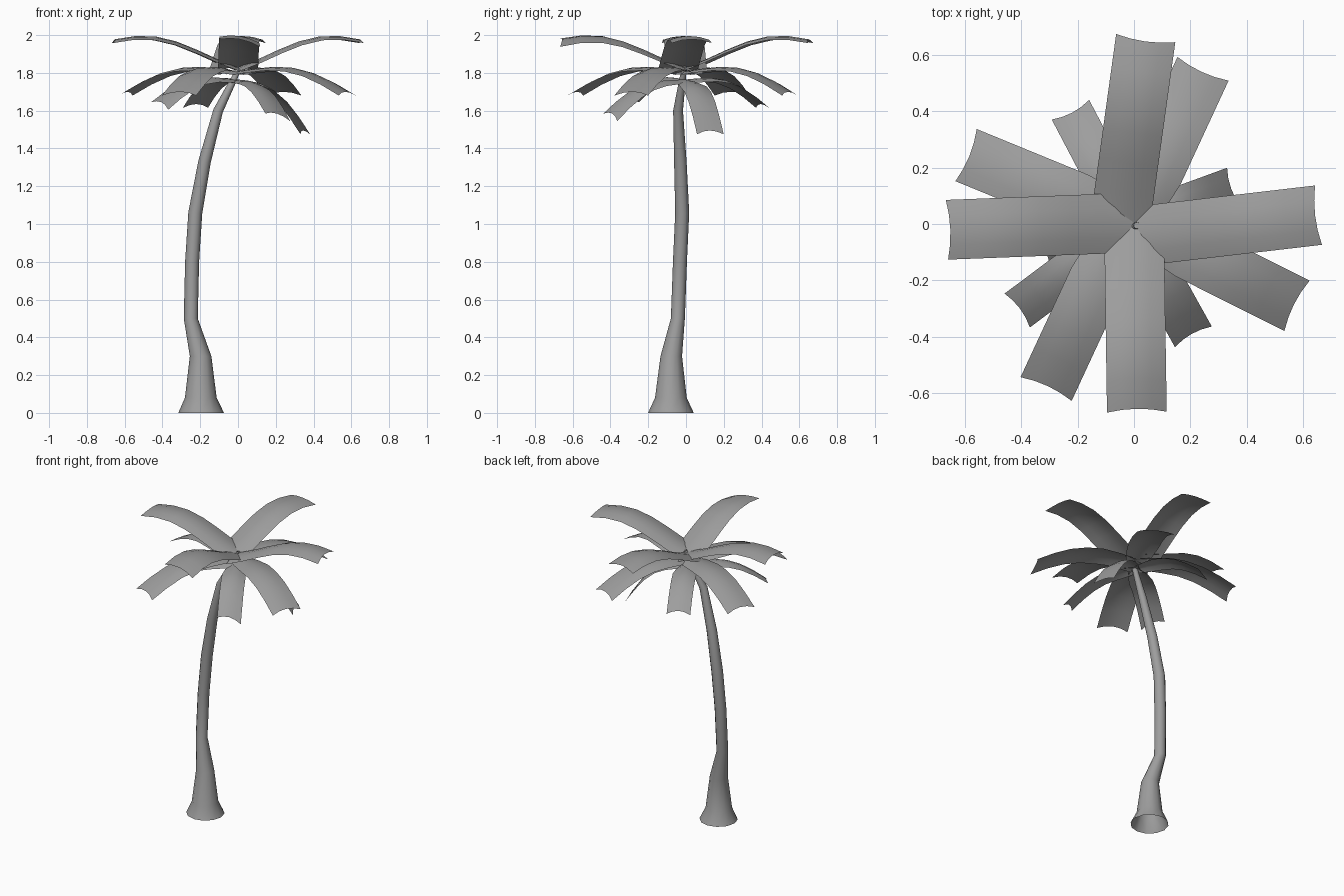
import bpy, bmesh, math
from mathutils import Vector

if "Cube" in bpy.data.objects:
    bpy.data.objects.remove(bpy.data.objects["Cube"])

# Dark grey used by the whole plant
grey = bpy.data.materials.new("dark_grey")
grey.diffuse_color = (0.34, 0.34, 0.34, 1)
grey.use_nodes = True
grey.node_tree.nodes["Principled BSDF"].inputs["Base Color"].default_value = grey.diffuse_color


def make_object(name, rows, closed):
    """Skin a grid of points; closed joins each row into a ring."""
    bm = bmesh.new()
    grid = [[bm.verts.new(p) for p in row] for row in rows]
    n = len(rows[0])
    for a, b in zip(grid, grid[1:]):
        for i in range(n if closed else n - 1):
            j = (i + 1) % n
            bm.faces.new((a[i], a[j], b[j], b[i]))
    mesh = bpy.data.meshes.new(name)
    bm.to_mesh(mesh)
    bm.free()
    for p in mesh.polygons:
        p.use_smooth = True
    mesh.materials.append(grey)
    ob = bpy.data.objects.new(name, mesh)
    bpy.context.collection.objects.link(ob)
    return ob


# Trunk: open bent tube, rings given as x, y, z, radius
trunk = [
    (-0.195, -0.08, 0.0, 0.121), (-0.197, -0.08, 0.08, 0.084),
    (-0.198, -0.078, 0.3, 0.057), (-0.25, -0.043, 0.5, 0.037),
    (-0.243, -0.032, 0.8, 0.037), (-0.226, -0.02, 1.06, 0.037),
    (-0.177, -0.03, 1.33, 0.033), (-0.105, -0.042, 1.6, 0.026),
    (-0.02, -0.018, 1.77, 0.017), (0.01, -0.005, 1.84, 0.012),
]
SIDES = 12
centres = [Vector(t[:3]) for t in trunk]
rings = []
for k, (x, y, z, r) in enumerate(trunk):
    # tilt the upper rings along the trunk direction
    d = centres[min(k + 1, len(trunk) - 1)] - centres[max(k - 1, 0)]
    tilt = d.normalized() if k > 4 else Vector((0, 0, 1))
    q = Vector((0, 0, 1)).rotation_difference(tilt)
    rings.append([centres[k] + q @ Vector((r * math.cos(a), r * math.sin(a), 0))
                  for a in (math.tau * i / SIDES for i in range(SIDES))])
make_object("trunk", rings, True)


def frond(name, base, tip, width, arch, skew=1.0, roll=0.0, sag=0.02, root=1.0):
    """Arched leaf strip, bowed across its width; root narrows the base."""
    base, tip = Vector(base), Vector(tip)
    flat = (tip - base)
    flat.z = 0
    flat.normalize()
    side = Vector((-flat.y, flat.x, 0))
    rows = []
    for i in range(7):
        t = i / 6
        c = base.lerp(tip, t)
        c.z += arch * math.sin(math.pi * t ** skew)
        half = width / 2 * min(1, root + (1 - root) * t * 4)
        rows.append([c + side * (u * half)
                     + flat * (0.012 * u * u * t)
                     - Vector((0, 0, sag * u * u + roll * u * t))
                     for u in (-1, -0.5, 0, 0.5, 1)])
    make_object(name, rows, False)


# Upper fronds: rising then levelling out
upper = [
    ((0, -0.045), (0.643, 0.03), 0.0), ((-0.05, 0), (0.04, 0.648), 0.0),
    ((0, 0.005), (-0.652, -0.02), 0.0), ((0, -0.005), (0.01, -0.656), 0.02),
]
for i, (b, t, roll) in enumerate(upper):
    frond(f"upper_frond_{i+1}", (*b, 1.83), (*t, 1.978), 0.212, 0.066, 1.35, roll)

# Middle fronds: arching outward
middle = [
    ((0, 0), (0.568, -0.285)), ((-0.01, 0), (0.24, 0.54)),
    ((0, 0), (-0.585, 0.24)), ((-0.04, 0), (-0.307, -0.575)),
]
for i, (b, t) in enumerate(middle):
    frond(f"middle_frond_{i+1}", (*b, 1.81), (*t, 1.7), 0.20, 0.073, 1.1,
          root=0.6)

# Lower fronds: short and drooping
lower = [
    ((0.345, 0.125, 1.495), 0.09, 0.0), ((-0.22, 0.395, 1.635), 0.065, 0.0),
    ((-0.405, -0.30, 1.645), 0.065, 0.02), ((0.205, -0.39, 1.585), 0.065, 0.02),
]
for i, (t, arch, roll) in enumerate(lower):
    frond(f"lower_frond_{i+1}", (-0.01, -0.005, 1.765), t, 0.15, arch, 1.1, roll,
          root=0.5)
